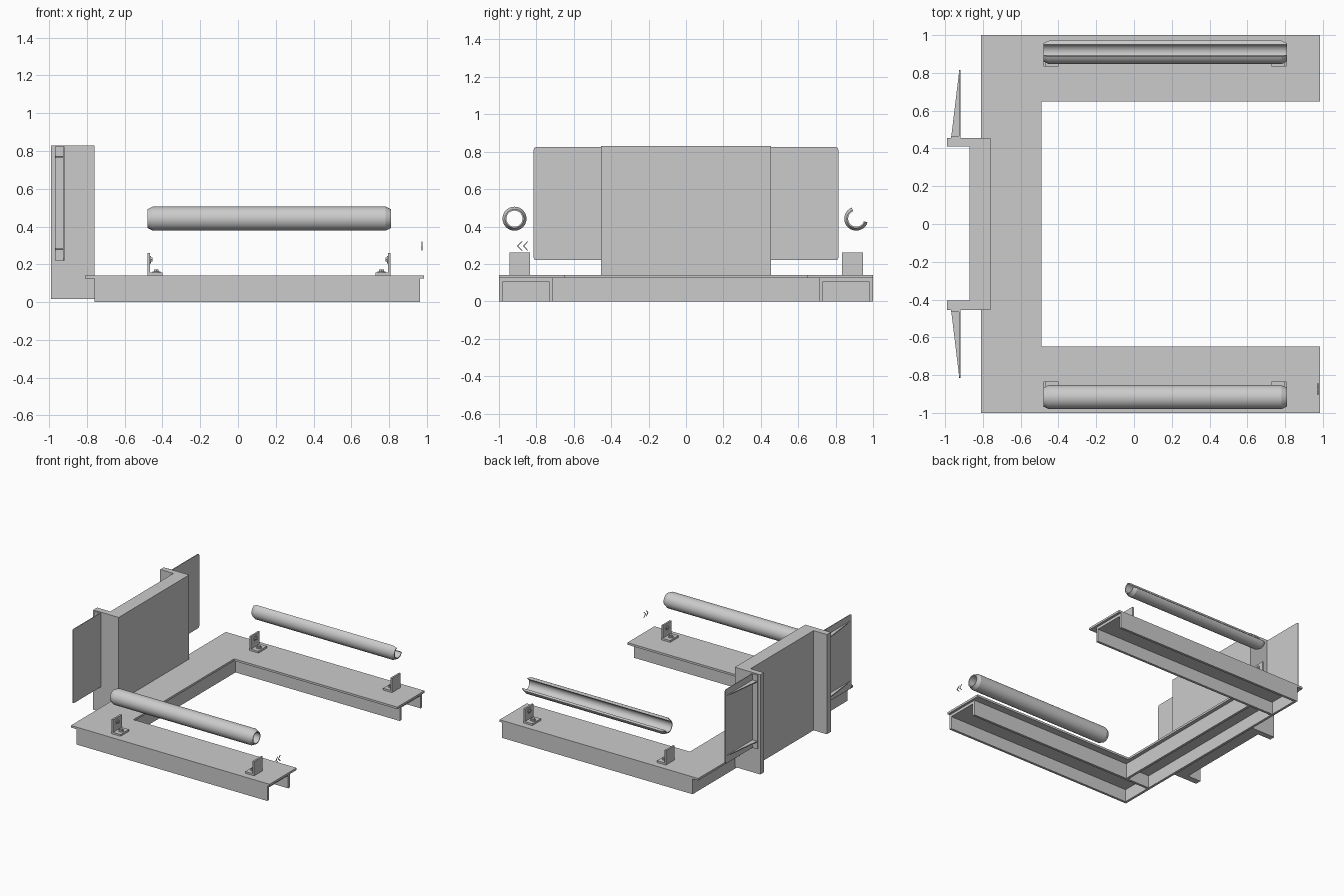
import bpy, bmesh
from math import cos, sin, radians, pi

if "Cube" in bpy.data.objects:
    bpy.data.objects.remove(bpy.data.objects["Cube"])


def make(name, verts, faces):
    me = bpy.data.meshes.new(name)
    me.from_pydata(verts, [], faces)
    bm = bmesh.new()
    bm.from_mesh(me)
    bmesh.ops.recalc_face_normals(bm, faces=bm.faces)
    bm.to_mesh(me)
    bm.free()
    ob = bpy.data.objects.new(name, me)
    bpy.context.collection.objects.link(ob)
    return ob


def prism(name, pts, lo, hi, axis="z"):
    """Extrude a 2D outline: axis z uses (x, y) points, axis x uses (y, z)."""
    n = len(pts)
    place = (lambda p, h: (p[0], p[1], h)) if axis == "z" else (lambda p, h: (h, p[0], p[1]))
    verts = [place(p, h) for h in (lo, hi) for p in pts]
    faces = [list(range(n)), list(range(n, 2 * n))]
    faces += [[i, (i + 1) % n, n + (i + 1) % n, n + i] for i in range(n)]
    return make(name, verts, faces)


def box(name, x0, x1, y0, y1, z0, z1):
    return prism(name, [(x0, y0), (x1, y0), (x1, y1), (x0, y1)], z0, z1)


def cyl(name, r, depth, loc, rot=(0, 0, 0), sides=12):
    bpy.ops.mesh.primitive_cylinder_add(vertices=sides, radius=r, depth=depth, location=loc, rotation=rot)
    bpy.context.object.name = name


def tube(name, y, z, a0, a1, steps=40):
    """Hollow roller with chamfered ends, swept from angle a0 to a1."""
    profile = [(-.48, .05), (-.45, .064), (.78, .064), (.81, .05), (.81, .043), (-.48, .043)]
    closed = abs(a1 - a0) >= 360
    rings = steps if closed else steps + 1
    verts, faces, n = [], [], len(profile)
    for i in range(rings):
        a = radians(a0 + (a1 - a0) * i / steps)
        verts += [(x, y + r * cos(a), z + r * sin(a)) for x, r in profile]
    for i in range(steps):
        j = (i + 1) % rings
        faces += [[i * n + k, i * n + (k + 1) % n, j * n + (k + 1) % n, j * n + k] for k in range(n)]
    if not closed:
        faces += [list(range(n)), [steps * n + k for k in range(n)]]
    ob = make(name, verts, faces)
    bpy.ops.object.select_all(action='DESELECT')
    ob.select_set(True)
    bpy.context.view_layer.objects.active = ob
    bpy.ops.object.shade_smooth_by_angle(angle=radians(20))


# U-shaped top plate
prism("deck_plate", [(-.81, -1), (.985, -1), (.985, -.65), (-.49, -.65),
                     (-.49, .65), (.985, .65), (.985, 1), (-.81, 1)], .125, .142)

# Side rails: inverted channels, open at the front end and underneath
for s, side in ((-1, "near"), (1, "far")):
    rail = [(1, 0), (1, .125), (.71, .125), (.71, 0), (.73, 0), (.73, .103), (.98, .103), (.98, 0)]
    prism(side + "_rail", [(s * y, z) for y, z in rail], -.76, .965, "x")
    y0, y1 = sorted((s * .73, s * .98))
    box(side + "_rail_end", -.76, -.74, y0, y1, 0, .103)

# Cross channel
box("cross_outer_wall", -.76, -.74, -.71, .71, 0, .125)
box("cross_inner_wall", -.54, -.52, -.71, .71, 0, .125)
box("cross_web", -.74, -.54, -.71, .71, .103, .125)

# Upright back panel with two rearward flanges
prism("back_panel", [(-.76, -.455), (-.76, .455), (-.99, .455), (-.99, .41), (-.87, .41),
                     (-.87, -.405), (-.99, -.405), (-.99, -.455)], .015, .83)

# Wings: thin plate, mounting strip and triangular ribs
for s, side in ((-1, "near"), (1, "far")):
    c = .015
    outline = [(.455, .22), (.815 - c, .22), (.811, .224), (.815, .22 + c),
               (.815, .825 - c), (.811, .821), (.815 - c, .825), (.455, .825)]
    prism(side + "_wing", [(s * y, z) for y, z in outline], -.926, -.92, "x")
    y0, y1 = sorted((s * .455, s * .465))
    box(side + "_wing_mount", -.97, -.92, y0, y1, .22, .825)
    for z in (.28, .77):
        prism(side + "_wing_rib", [(-.968, s * .46), (-.922, s * .46), (-.922, s * .8), (-.927, s * .8)],
              z - .004, z + .004)

# Rollers: one whole, one cut open along its length
tube("whole_roller", -.917, .442, 0, 360)
tube("open_roller", .91, .442, 112, 342, 28)

# Angle brackets with bolts
for s in (-1, 1):
    for x, d in ((-.48, 1), (.808, -1)):
        y0, y1 = sorted((s * .835, s * .945))
        xs = sorted((x, x + d * .014))
        box("bracket_upright", *xs, y0, y1, .142, .26)
        xs = sorted((x, x + d * .08))
        box("bracket_foot", *xs, y0, y1, .142, .157)
        ym = s * .89
        cyl("foot_washer", .022, .005, (x + d * .048, ym, .1595))
        cyl("foot_bolt", .014, .012, (x + d * .048, ym, .167), sides=6)
        cyl("upright_washer", .02, .005, (x + d * .0165, ym, .225), (0, pi / 2, 0))
        cyl("upright_bolt", .012, .01, (x + d * .022, ym, .225), (0, pi / 2, 0), 6)

# Small direction chevrons hovering above the near rail end
for y in (-.905, -.874):
    prism("direction_chevron", [(y, .296), (y + .024, .32), (y + .031, .32), (y + .009, .296),
                                (y + .031, .272), (y + .024, .272)], .973, .976, "x")
